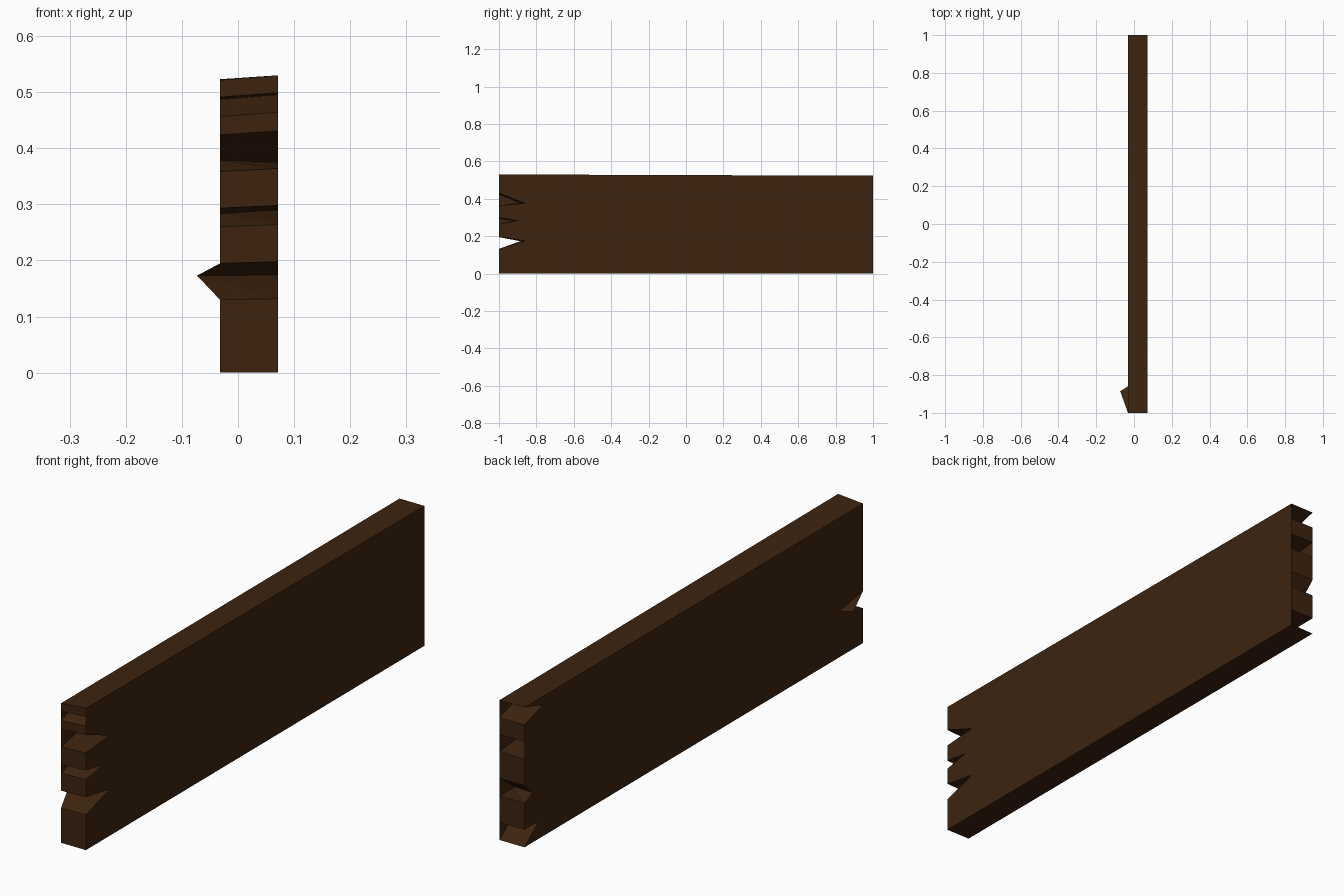
import bpy, bmesh

if "Cube" in bpy.data.objects:
    bpy.data.objects.remove(bpy.data.objects["Cube"])

wood = bpy.data.materials.new("dark brown wood")
wood.diffuse_color = (0.047, 0.0175, 0.0050, 1)
wood.use_nodes = True
wood.node_tree.nodes["Principled BSDF"].inputs["Base Color"].default_value = wood.diffuse_color

X0, X1 = -0.032, 0.071

# plank outline (y, z), counter-clockwise seen from +x, with splintered ends
outline = [
    (-1, 0), (1, 0), (0.915, 0.066), (1, 0.066), (1, 0.165),
    (0.91, 0.165), (1, 0.231), (1, 0.330), (0.68, 0.362), (1, 0.394),
    (1, 0.458), (0.89, 0.491), (1, 0.523),
    (-1, 0.530), (-1, 0.499), (-0.91, 0.495), (-1, 0.464), (-1, 0.431),
    (-0.86, 0.375), (-1, 0.364), (-1, 0.298), (-0.86, 0.290), (-1, 0.264),
    (-1, 0.198), (-0.86, 0.174), (-1, 0.132)]
SPIKE = 24
# notch roots that are shallower on the -x side
shallow = {5: (0.95, 0.185), 18: (-0.89, 0.385), 21: (-0.92, 0.288)}

bm = bmesh.new()
right = [bm.verts.new((X1, y, z)) for y, z in outline]
left = []
for i, (y, z) in enumerate(outline):
    y, z = shallow.get(i, (y, z))
    if y < 0:
        z *= 0.984  # left edge sits slightly lower at the near end
    left.append(bm.verts.new((X0, y, z)))

# splinter: this notch root is pulled out past the -x face
spike = bm.verts.new((-0.073, -0.885, 0.173))

# broad faces
caps = [bm.faces.new(right), bm.faces.new(list(reversed(left)))]

# edge walls
n = len(outline)
rim = left[:]
rim[SPIKE] = spike
for i in range(n):
    j = (i + 1) % n
    a, b, c, d = rim[i], rim[j], right[j], right[i]
    bm.faces.new((a, b, c))
    bm.faces.new((a, c, d))

# outer sides of the splinter
bm.faces.new((left[SPIKE - 1], left[SPIKE], spike))
bm.faces.new((left[SPIKE], left[SPIKE + 1], spike))

bmesh.ops.triangulate(bm, faces=caps, ngon_method='EAR_CLIP')
bmesh.ops.recalc_face_normals(bm, faces=bm.faces[:])

mesh = bpy.data.meshes.new("broken_plank")
bm.to_mesh(mesh)
bm.free()
mesh.materials.append(wood)
plank = bpy.data.objects.new("broken_plank", mesh)
bpy.context.collection.objects.link(plank)
